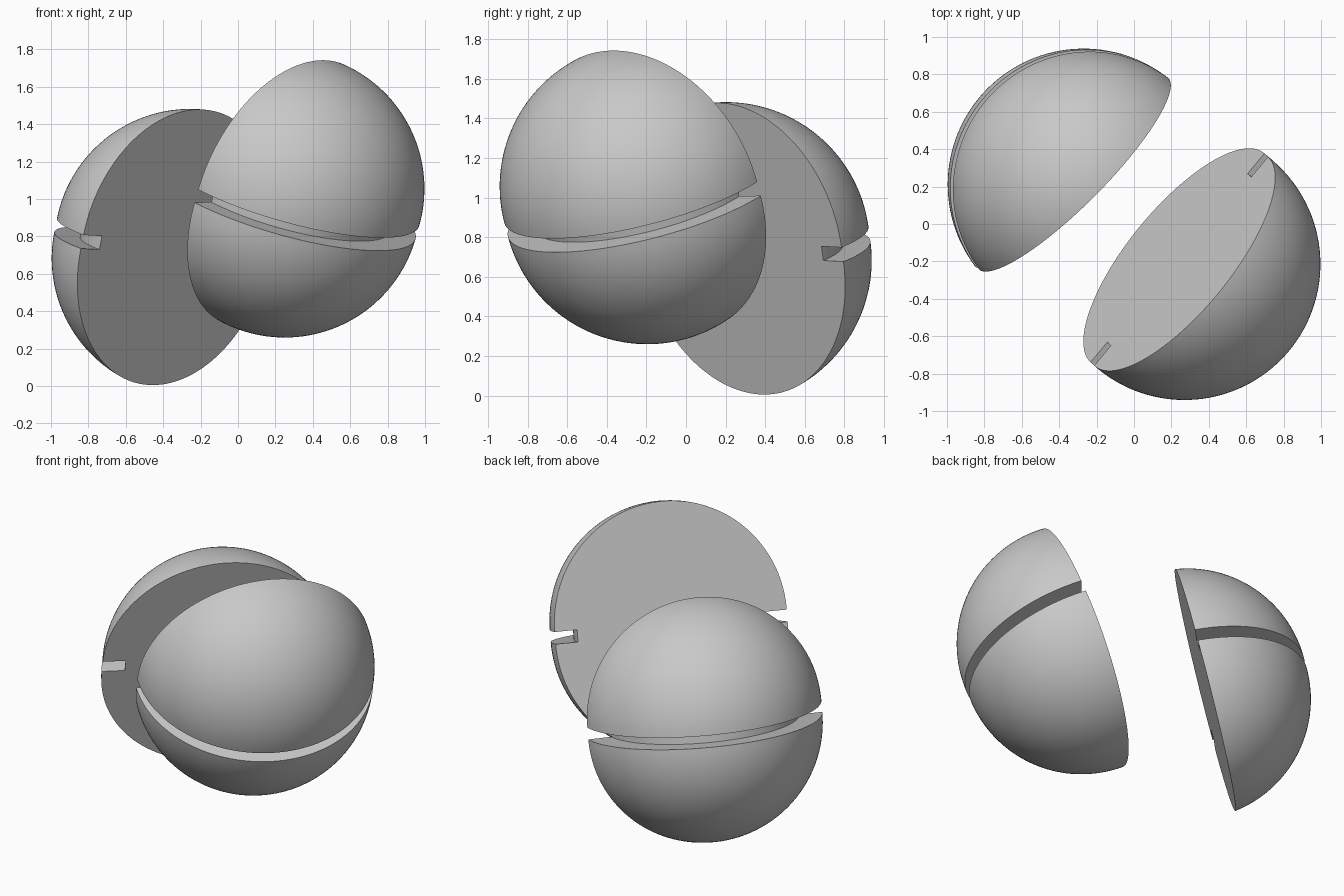
import bpy
import bmesh
from math import sin, cos, pi, radians
from mathutils import Matrix, Vector

RADIUS = 0.727      # ball radius
GAP = 0.037         # half width of the equatorial groove
DEPTH = 0.14        # groove depth
ARC_STEPS = 40
SPIN_STEPS = 128

cube = bpy.data.objects.get("Cube")
if cube:
    bpy.data.objects.remove(cube, do_unlink=True)

grey = bpy.data.materials.new("plain grey")
grey.use_nodes = True
colour = (0.58, 0.58, 0.58, 1.0)
grey.diffuse_color = colour
grey.node_tree.nodes["Principled BSDF"].inputs["Base Color"].default_value = colour


def ball_profile():
    """Half outline of a ball with a square groove at its equator."""
    quarter = [(RADIUS * sin(pi / 2 * i / ARC_STEPS),
                GAP + RADIUS * cos(pi / 2 * i / ARC_STEPS))
               for i in range(ARC_STEPS + 1)]
    quarter[0] = (0.0, RADIUS + GAP)
    quarter.append((RADIUS - DEPTH, GAP))
    return quarter + [(r, -z) for r, z in reversed(quarter)]


def half_ball(name, centre, face_normal, groove_dir, offset):
    """Spin the ball, slice it square to local x and turn it into place."""
    bm = bmesh.new()
    verts = [bm.verts.new((r, 0, z)) for r, z in ball_profile()]
    edges = [bm.edges.new(pair) for pair in zip(verts, verts[1:])]
    bmesh.ops.spin(bm, geom=verts + edges, cent=(0, 0, 0), axis=(0, 0, 1),
                   angle=2 * pi, steps=SPIN_STEPS)
    bmesh.ops.remove_doubles(bm, verts=bm.verts, dist=1e-4)

    # Flat cut face
    bmesh.ops.bisect_plane(bm, geom=bm.verts[:] + bm.edges[:] + bm.faces[:],
                           dist=1e-5, plane_co=(offset, 0, 0),
                           plane_no=(1, 0, 0), clear_outer=True)
    rim = [e for e in bm.edges if e.is_boundary]
    bmesh.ops.triangle_fill(bm, use_beauty=True, edges=rim, normal=(1, 0, 0))
    bmesh.ops.recalc_face_normals(bm, faces=bm.faces)

    # Orientation: x out of the cut face, z along the groove axis
    x = Vector(face_normal).normalized()
    z = x.cross(Vector(groove_dir)).normalized()
    if z.z < 0:
        z = -z
    turn = Matrix((x, z.cross(x), z)).transposed().to_4x4()
    bm.transform(Matrix.Translation(centre) @ turn)

    mesh = bpy.data.meshes.new(name)
    bm.to_mesh(mesh)
    bm.free()
    mesh.materials.append(grey)
    obj = bpy.data.objects.new(name, mesh)
    bpy.context.collection.objects.link(obj)
    bpy.ops.object.select_all(action='DESELECT')
    obj.select_set(True)
    bpy.context.view_layer.objects.active = obj
    bpy.ops.object.shade_smooth_by_angle(angle=radians(30))
    return obj


half_ball("front_half", (0.26, -0.205, 1.021),
          (-0.72, 0.59, 0.36), (0.63, 0.775, 0.024), 0.025)
half_ball("back_half", (-0.262, 0.206, 0.719),
          (0.69, -0.685, -0.23), (0.7, 0.7, -0.044), -0.1)
